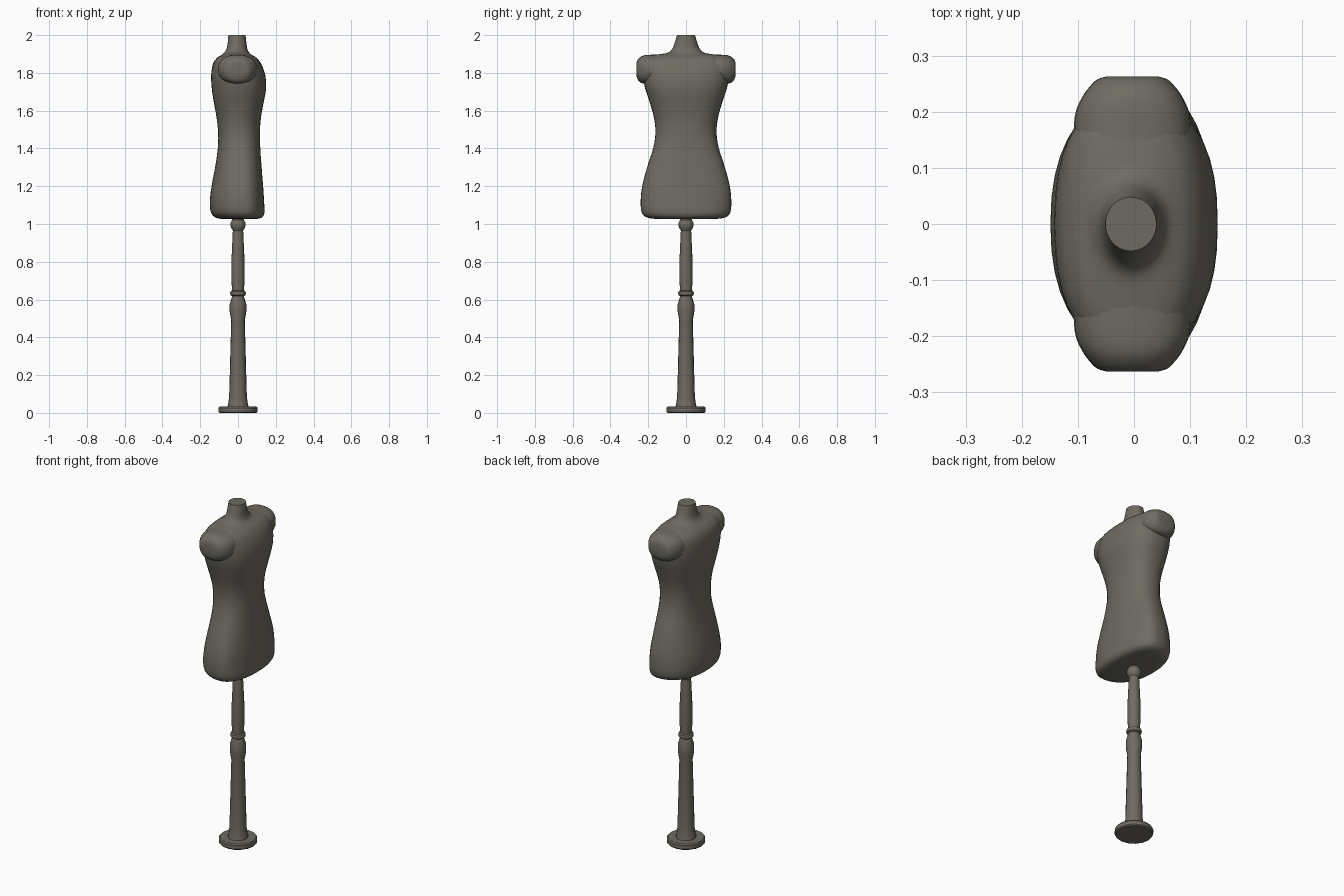
import bpy, bmesh, math

mat = bpy.data.materials.new("dark olive grey")
mat.diffuse_color = (0.155, 0.148, 0.120, 1)


def spline(keys, steps):
    """Catmull-Rom resampling of a list of equal-length tuples."""
    out = []
    for i in range(len(keys) - 1):
        p = [keys[max(0, min(len(keys) - 1, i + k))] for k in (-1, 0, 1, 2)]
        for s in range(steps):
            t = s / steps
            out.append([0.5 * (2 * b + (c - a) * t + (2 * a - 5 * b + 4 * c - d) * t * t
                               + (3 * b - a - 3 * c + d) * t ** 3)
                        for a, b, c, d in zip(*p)])
    return out + [list(keys[-1])]


def loft(name, rings, angle=40):
    """Skin closed rings of points and cap both ends."""
    bm = bmesh.new()
    vr = [[bm.verts.new(p) for p in r] for r in rings]
    n = len(vr[0])
    for a, b in zip(vr, vr[1:]):
        for i in range(n):
            j = (i + 1) % n
            bm.faces.new((a[i], a[j], b[j], b[i]))
    bm.faces.new(vr[0][::-1])
    bm.faces.new(vr[-1])
    bmesh.ops.recalc_face_normals(bm, faces=bm.faces)
    me = bpy.data.meshes.new(name)
    bm.to_mesh(me)
    bm.free()
    ob = bpy.data.objects.new(name, me)
    bpy.context.collection.objects.link(ob)
    me.materials.append(mat)
    bpy.ops.object.select_all(action='DESELECT')
    ob.select_set(True)
    bpy.context.view_layer.objects.active = ob
    bpy.ops.object.shade_smooth_by_angle(angle=math.radians(angle))
    return ob


def spow(v, e):
    return math.copysign(abs(v) ** e, v)


def torso_ring(z, hy, back, front, mid, n, sides=40):
    """Superellipse whose widest line sits at x = mid."""
    pts = []
    for i in range(sides):
        a = 2 * math.pi * i / sides
        c, s = spow(math.cos(a), 2 / n), spow(math.sin(a), 2 / n)
        pts.append((mid + c * ((front - mid) if c > 0 else (mid - back)), hy * s, z))
    return pts


# Torso and neck: z, half width, back x, chest x, widest x, roundness
body = [
    (1.026, 0.150, -0.085, 0.095, 0.02, 2.2),
    (1.034, 0.205, -0.118, 0.126, 0.03, 2.2),
    (1.060, 0.234, -0.143, 0.140, 0.03, 2.3),
    (1.120, 0.240, -0.149, 0.138, 0.03, 2.3),
    (1.200, 0.232, -0.140, 0.133, 0.03, 2.3),
    (1.300, 0.206, -0.121, 0.125, 0.02, 2.3),
    (1.400, 0.174, -0.107, 0.118, 0.01, 2.3),
    (1.480, 0.162, -0.105, 0.116, 0.00, 2.3),
    (1.560, 0.169, -0.113, 0.121, 0.00, 2.3),
    (1.650, 0.194, -0.129, 0.137, 0.00, 2.4),
    (1.720, 0.217, -0.139, 0.149, 0.00, 2.4),
    (1.790, 0.230, -0.142, 0.144, 0.00, 2.4),
    (1.850, 0.232, -0.132, 0.122, 0.00, 2.4),
    (1.882, 0.205, -0.108, 0.095, 0.00, 2.4),
    (1.896, 0.155, -0.085, 0.072, 0.00, 2.3),
    (1.906, 0.098, -0.074, 0.060, -0.005, 2.1),
    (1.925, 0.075, -0.061, 0.050, -0.006, 2.0),
    (1.955, 0.061, -0.055, 0.045, -0.006, 2.0),
    (2.000, 0.048, -0.051, 0.040, -0.006, 2.0),
]
loft("torso", [torso_ring(*k) for k in spline(body, 3)], 50)

# Shoulder caps: y, half depth, half height, centre z
cap = [(0.12, 0.105, 0.076, 1.822), (0.19, 0.103, 0.076, 1.820), (0.225, 0.090, 0.074, 1.818),
       (0.246, 0.075, 0.064, 1.816), (0.258, 0.062, 0.048, 1.818), (0.263, 0.045, 0.030, 1.820)]
for side, label in ((1, "left"), (-1, "right")):
    rings = []
    for y, rx, rz, zc in spline(cap, 3):
        rings.append([(-0.003 + rx * spow(math.cos(a), 0.85), side * y, zc + rz * spow(math.sin(a), 0.85))
                      for a in (2 * math.pi * i / 28 for i in range(28))])
    loft(label + "_shoulder", rings, 50)


def lathe(name, profile, sides):
    loft(name, [[(r * math.cos(2 * math.pi * i / sides), r * math.sin(2 * math.pi * i / sides), z)
                 for i in range(sides)] for r, z in profile], 35)


# Round foot
lathe("foot_disc", [(0.098, 0.0), (0.103, 0.006), (0.103, 0.027), (0.098, 0.034)], 16)

# Turned pole, with collar and ball top
lathe("pole", [(0.056, 0.030), (0.051, 0.055), (0.047, 0.085), (0.045, 0.15), (0.036, 0.49),
               (0.044, 0.535), (0.044, 0.575), (0.030, 0.622)], 16)
lathe("collar", [(0.030, 0.617), (0.039, 0.623), (0.042, 0.633), (0.039, 0.643), (0.030, 0.649)], 16)
lathe("upper_pole", [(0.030, 0.618), (0.032, 0.66), (0.035, 0.70), (0.035, 0.80), (0.027, 0.975)], 16)
lathe("ball_top", [(0.027, 0.965), (0.037, 0.980), (0.041, 0.997), (0.037, 1.012),
                   (0.030, 1.022), (0.033, 1.032)], 16)
